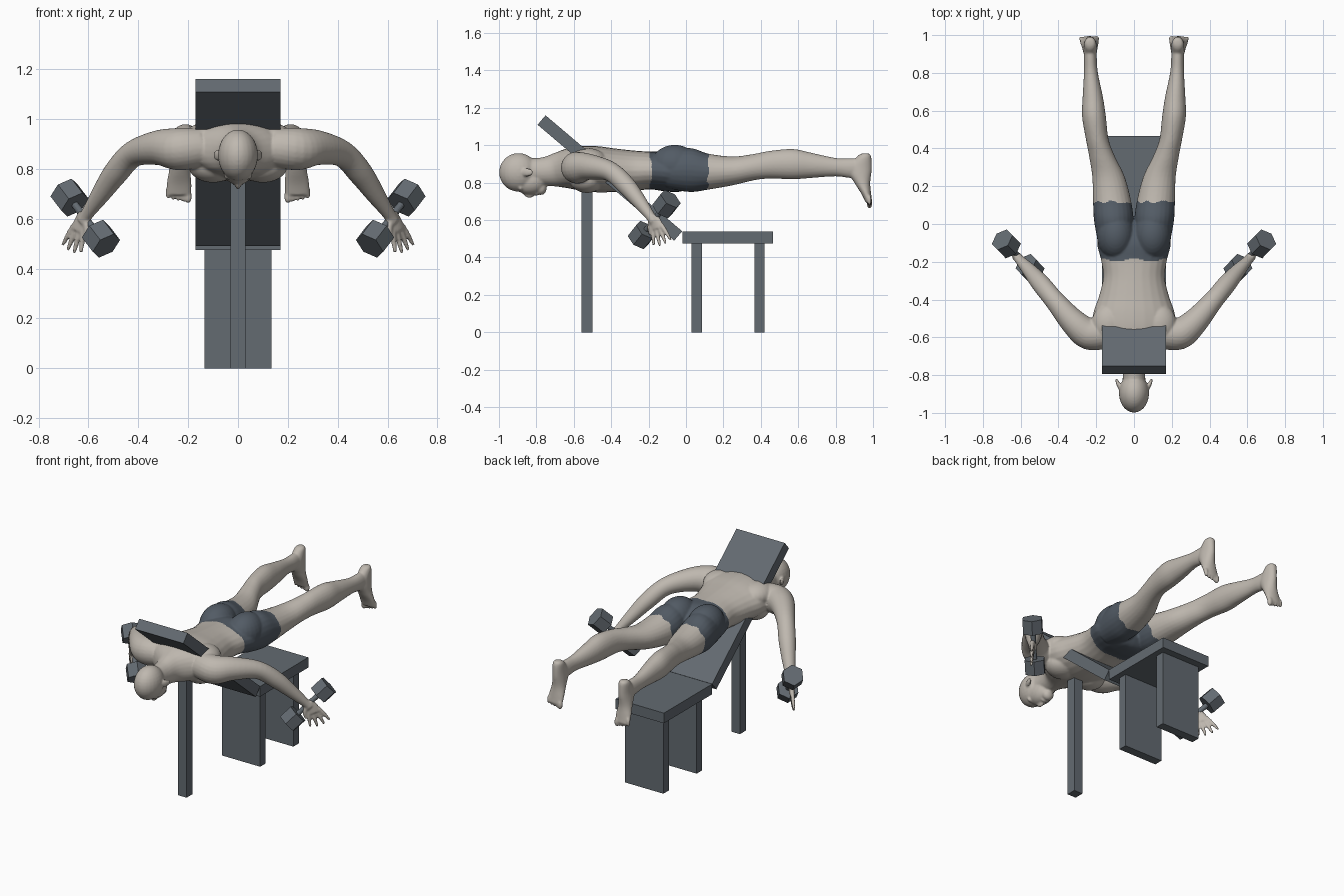
import bpy, bmesh, math
from mathutils import Vector, Matrix

cube = bpy.data.objects.get("Cube")
if cube:
    bpy.data.objects.remove(cube)

X, Y, Z = Vector((1, 0, 0)), Vector((0, 1, 0)), Vector((0, 0, 1))


def material(name, rgb):
    m = bpy.data.materials.new(name)
    m.use_nodes = True
    m.diffuse_color = (*rgb, 1)
    m.node_tree.nodes["Principled BSDF"].inputs["Base Color"].default_value = (*rgb, 1)
    return m


skin = material("warm_grey_skin", (0.52, 0.48, 0.43))
cloth = material("dark_blue_grey_cloth", (0.085, 0.105, 0.13))
slate = material("slate_grey", (0.125, 0.145, 0.165))


def make_object(name, bm, mat):
    bmesh.ops.recalc_face_normals(bm, faces=bm.faces)
    mesh = bpy.data.meshes.new(name)
    bm.to_mesh(mesh)
    bm.free()
    mesh.materials.append(mat)
    obj = bpy.data.objects.new(name, mesh)
    bpy.context.collection.objects.link(obj)
    return obj


def box(name, lo, hi, tilt=0):
    lo, hi = Vector(lo), Vector(hi)
    bm = bmesh.new()
    place = Matrix.Translation((lo + hi) / 2) @ Matrix.Rotation(tilt, 4, "X") @ Matrix.Diagonal((*(hi - lo), 1))
    bmesh.ops.create_cube(bm, size=1, matrix=place)
    return make_object(name, bm, slate)


def refine(rows, steps=5):
    """Catmull-Rom interpolation of station rows."""
    rows = [Vector(r) for r in rows]
    out = []
    for i in range(len(rows) - 1):
        b, c = rows[i], rows[i + 1]
        a = rows[i - 1] if i else b
        d = rows[i + 2] if i + 2 < len(rows) else c
        for k in range(steps):
            t = k / steps
            out.append(b + (c - a) * t / 2 + (2 * a - 5 * b + 4 * c - d) * t ** 2 / 2
                       + (3 * b - 3 * c + d - a) * t ** 3 / 2)
    return out + [rows[-1]]


def skin_rings(bm, frames, sides=24):
    """Bridge elliptical rings given as (centre, u, v) and cap both ends."""
    rings = []
    for c, u, v in frames:
        angles = [math.tau * k / sides for k in range(sides)]
        rings.append([bm.verts.new(c + u * math.cos(a) + v * math.sin(a)) for a in angles])
    for p, q in zip(rings, rings[1:]):
        for k in range(sides):
            j = (k + 1) % sides
            bm.faces.new((p[k], p[j], q[j], q[k]))
    bm.faces.new(rings[0])
    bm.faces.new(rings[-1])


def body_loft(bm, rows, s=1):
    """Rows along y: x centre, y, top, bottom, half width."""
    skin_rings(bm, [(Vector((s * x, y, (t + b) / 2)), X * w, Z * (t - b) / 2)
                    for x, y, t, b, w in refine(rows)])


def tube(bm, rows, s=1, sides=16):
    """Round limb through rows of x, y, z, radius."""
    rows = refine(rows)
    pts = [Vector((s * r[0], r[1], r[2])) for r in rows]
    frames = []
    for i, p in enumerate(pts):
        d = (pts[min(i + 1, len(pts) - 1)] - pts[max(i - 1, 0)]).normalized()
        u = d.cross(Vector((s * 0.6, -0.7, 0.3))).normalized()
        frames.append((p, u * rows[i][3], d.cross(u) * rows[i][3]))
    skin_rings(bm, frames, sides)


def ball(bm, centre, radii, turn=Matrix()):
    bmesh.ops.create_uvsphere(bm, u_segments=24, v_segments=16, radius=1,
                              matrix=Matrix.Translation(centre) @ turn @ Matrix.Diagonal((*radii, 1)))


# Bench
box("seat", (-0.17, -0.02, 0.475), (0.17, 0.465, 0.54))
box("front_seat_leg", (-0.135, 0.03, 0), (0.135, 0.085, 0.475))
box("rear_seat_leg", (-0.135, 0.365, 0), (0.135, 0.42, 0.475))
box("backrest_post", (-0.03, -0.56, 0), (0.03, -0.5, 0.87))
box("backrest", (-0.17, -0.886, 0.792), (0.17, 0.072, 0.858), math.radians(-40.3))

# Torso and neck
body = bmesh.new()
body_loft(body, [
    (0, -0.86, 0.93, 0.79, 0.06), (0, -0.77, 0.935, 0.785, 0.062), (0, -0.7, 0.96, 0.78, 0.085),
    (0, -0.63, 0.985, 0.77, 0.17), (0, -0.55, 0.997, 0.755, 0.215), (0, -0.47, 0.995, 0.748, 0.215),
    (0, -0.38, 0.983, 0.75, 0.185), (0, -0.28, 0.972, 0.755, 0.163), (0, -0.19, 0.966, 0.764, 0.175),
    (0, -0.1, 0.965, 0.752, 0.195), (0, -0.02, 0.93, 0.755, 0.17), (0, 0.02, 0.88, 0.8, 0.08)])

# Head with face
ball(body, (0, -0.895, 0.855), (0.08, 0.104, 0.103))
ball(body, (0, -0.835, 0.805), (0.062, 0.088, 0.07))
ball(body, (0, -0.775, 0.77), (0.036, 0.03, 0.036))
ball(body, (0, -0.838, 0.742), (0.013, 0.03, 0.024))
ball(body, (0, -0.8, 0.742), (0.024, 0.014, 0.012))

for s in (1, -1):
    ball(body, (s * 0.032, -0.885, 0.77), (0.026, 0.012, 0.014))
    ball(body, (s * 0.031, -0.863, 0.768), (0.014, 0.011, 0.012))
    ball(body, (s * 0.083, -0.85, 0.855), (0.01, 0.035, 0.022), Matrix.Rotation(-s * 0.35, 4, "Z"))
    # Shoulder blade, chest and buttock masses
    ball(body, (s * 0.13, -0.53, 0.915), (0.095, 0.11, 0.07))
    ball(body, (s * 0.1, -0.53, 0.815), (0.1, 0.09, 0.07))
    ball(body, (s * 0.097, -0.06, 0.89), (0.1, 0.13, 0.112))
    # Leg
    body_loft(body, [
        (0.105, -0.1, 0.96, 0.77, 0.085), (0.108, 0.02, 0.985, 0.75, 0.104),
        (0.116, 0.12, 0.955, 0.763, 0.101), (0.135, 0.25, 0.94, 0.786, 0.086),
        (0.17, 0.36, 0.953, 0.812, 0.068), (0.195, 0.45, 0.97, 0.822, 0.06),
        (0.212, 0.57, 0.98, 0.818, 0.063), (0.218, 0.67, 0.96, 0.825, 0.054),
        (0.228, 0.8, 0.932, 0.834, 0.037), (0.231, 0.88, 0.93, 0.825, 0.034),
        (0.232, 0.95, 0.93, 0.83, 0.032)], s)
    # Foot: x, z, front y, back y, half width
    foot = refine([
        (0.232, 0.957, 0.945, 0.975, 0.015), (0.232, 0.94, 0.915, 0.99, 0.031),
        (0.232, 0.87, 0.865, 0.993, 0.037), (0.234, 0.8, 0.9, 0.985, 0.042),
        (0.236, 0.74, 0.938, 0.99, 0.05), (0.237, 0.695, 0.96, 0.996, 0.05)])
    skin_rings(body, [(Vector((s * x, (a + b) / 2, z)), X * w, Y * (b - a) / 2) for x, z, a, b, w in foot])
    for k in range(5):
        r = 0.015 if k == 0 else 0.0105
        ball(body, (s * (0.2 + 0.02 * k), 0.981, 0.69 + 0.004 * k), (r, r, 0.028))
    # Arm
    tube(body, [
        (0.15, -0.58, 0.885, 0.08), (0.24, -0.58, 0.88, 0.085), (0.32, -0.52, 0.885, 0.07),
        (0.42, -0.405, 0.86, 0.053), (0.49, -0.32, 0.785, 0.05), (0.55, -0.25, 0.7, 0.039),
        (0.605, -0.19, 0.62, 0.026), (0.622, -0.17, 0.59, 0.026)], s, 24)
    # Hand with fanned fingers and thumb
    grip = Vector((s * 0.632, -0.16, 0.585))
    fan = Vector((s * 0.6, 0.74, 0.25)).normalized()
    reach = Vector((s * 0.3, 0.28, -0.9)).normalized()
    skin_rings(body, [(grip + reach * t, fan * w, reach.cross(fan) * 0.017)
                      for t, w in ((-0.045, 0.024), (0, 0.038), (0.035, 0.04))])
    for k in (-1.5, -0.5, 0.5, 1.5):
        root = grip + reach * 0.02 + fan * k * 0.021
        tip = root + (reach + fan * k * 0.2) * (0.115 - 0.012 * abs(k))
        tube(body, [(s * p.x, p.y, p.z, r) for p, r in
                    ((root, 0.012), (root.lerp(tip, 0.5), 0.0115), (tip, 0.007))], s)
    root = grip - fan * 0.025 - reach * 0.02
    tip = root - fan * 0.035 + reach * 0.075
    tube(body, [(s * p.x, p.y, p.z, r) for p, r in
                ((root, 0.017), (root.lerp(tip, 0.5) - fan * 0.008, 0.013), (tip, 0.008))], s)

    # Dumbbell: hexagonal heads on a round handle
    side = "left" if s > 0 else "right"
    upper, lower = Vector((s * 0.676, -0.105, 0.685)), Vector((s * 0.55, -0.235, 0.52))
    axis = upper - lower
    turn = axis.to_track_quat("Z", "Y").to_matrix().to_4x4()
    bm = bmesh.new()
    for centre, radius, length, sides in ((upper, 0.064, 0.085, 6), (lower, 0.064, 0.085, 6),
                                          ((upper + lower) / 2, 0.015, axis.length, 16)):
        bmesh.ops.create_cone(bm, cap_ends=True, segments=sides, radius1=radius, radius2=radius,
                              depth=length, matrix=Matrix.Translation(centre) @ turn)
    make_object(side + "_dumbbell", bm, slate)

# Fuse the body masses into one smooth surface
figure = make_object("body", body, skin)
remesh = figure.modifiers.new("fuse", "REMESH")
remesh.mode = "VOXEL"
remesh.voxel_size = 0.006
soften = figure.modifiers.new("soften", "SMOOTH")
soften.factor, soften.iterations = 0.5, 5
fused = bpy.data.meshes.new_from_object(figure.evaluated_get(bpy.context.evaluated_depsgraph_get()))
figure.modifiers.clear()
figure.data = fused
fused.materials.clear()
fused.materials.append(skin)
fused.materials.append(cloth)

# Shorts are a coloured band with wavy edges
for f in fused.polygons:
    f.use_smooth = True
    x, y, z = f.center
    waist = -0.19 + 0.008 * math.cos(x * 35)
    hem = 0.117 + 0.006 * math.sin(x * 70 + z * 50)
    f.material_index = int(abs(x) < 0.3 and waist < y < hem)
